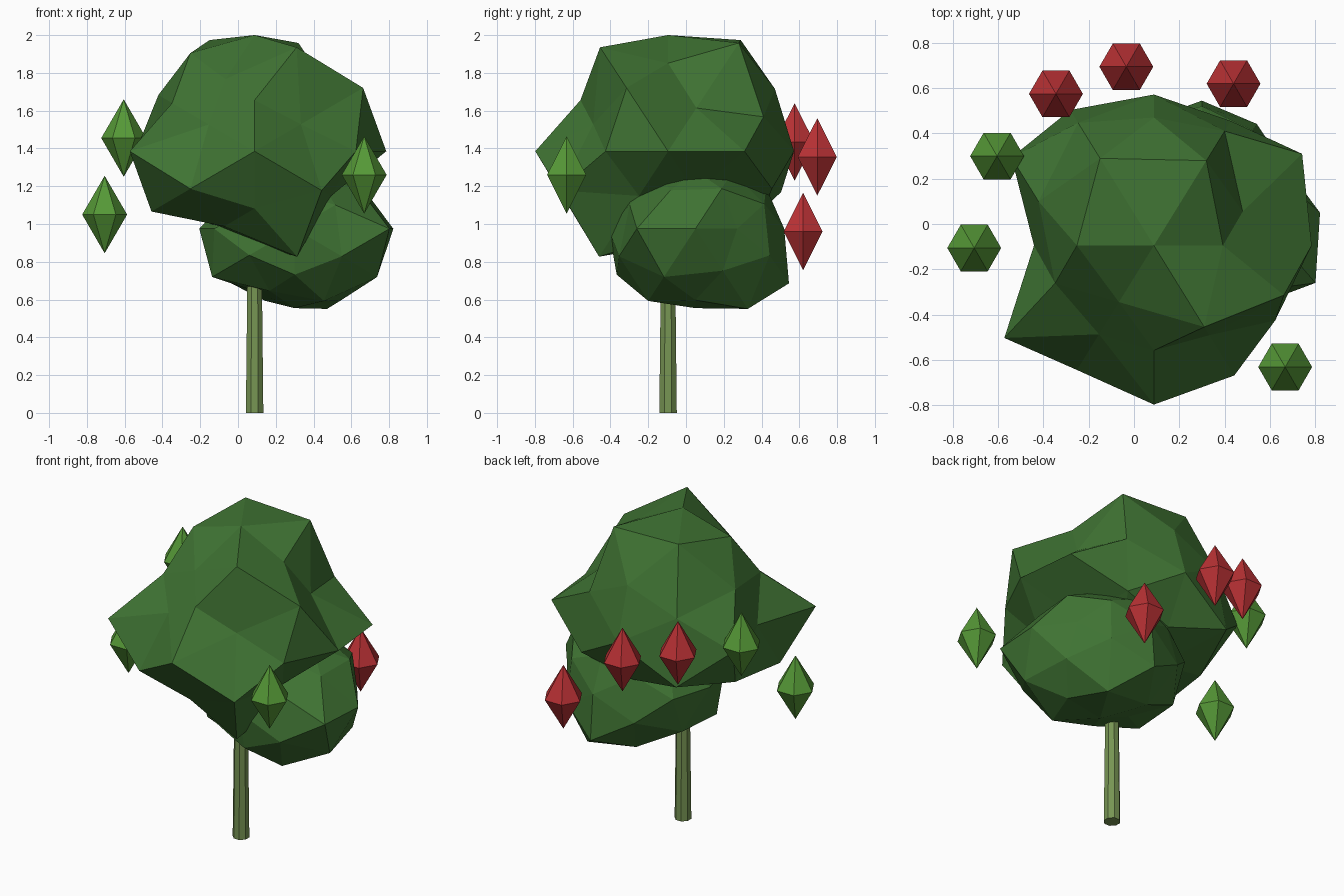
import bpy, bmesh, math
from mathutils import Vector, Matrix

if "Cube" in bpy.data.objects:
    bpy.data.objects.remove(bpy.data.objects["Cube"])


def material(name, rgb):
    m = bpy.data.materials.new(name)
    m.diffuse_color = (*rgb, 1)
    m.use_nodes = True
    m.node_tree.nodes["Principled BSDF"].inputs["Base Color"].default_value = m.diffuse_color
    return m


LEAF = material("leaf green", (0.05, 0.172, 0.033))
BUD = material("bud green", (0.092, 0.315, 0.038))
RED = material("fruit red", (0.49, 0.031, 0.035))
BARK = material("green bark", (0.185, 0.3, 0.087))


def finish(bm, name, mat, location):
    bmesh.ops.recalc_face_normals(bm, faces=bm.faces)
    mesh = bpy.data.meshes.new(name)
    bm.to_mesh(mesh)
    bm.free()
    mesh.materials.append(mat)
    ob = bpy.data.objects.new(name, mesh)
    ob.location = location
    bpy.context.collection.objects.link(ob)
    return ob


def signed(v):
    """All sign variants of a direction, plus signs first."""
    opts = [(c, -c) if c else (0,) for c in v]
    return [Vector((x, y, z)).normalized()
            for x in opts[0] for y in opts[1] for z in opts[2]]


# Directions of a once-subdivided icosahedron, grouped by symmetry
GROUPS = [(1, 0, 0), (0, 1, 0), (0, 0, 1),
          (.526, 0, .851), (0, .851, .526), (.851, .526, 0),
          (.309, .5, .809), (.5, .809, .309), (.809, .309, .5)]
SQUASH = 0.945


def crown(name, center, radii):
    """Faceted leaf mass: sphere points pushed in or out along their direction."""
    bm = bmesh.new()
    pairs = []
    for group, rs in zip(GROUPS, radii):
        for d, r in zip(signed(group), rs):
            pairs.append((bm.verts.new(d), d, r))
    bmesh.ops.convex_hull(bm, input=bm.verts)
    bmesh.ops.recalc_face_normals(bm, faces=bm.faces)
    for v, d, r in pairs:
        v.co = (d.x * r, d.y * r, d.z * r * SQUASH)
    return finish(bm, name, LEAF, center)


# Leaf masses
crown("upper_crown", (0.088, -0.095, 1.385), [
    (.697, .53), (.667, .703), (.651, .52),
    (.58, .55, .647, .47), (.665, .6, .545, .61), (.77, .63, .74, .777),
    (.75, .5, .72, .73, .77, .5, .5, .52),
    (.625, .68, .49, .71, .67, .74, .485, .68),
    (.485, .47, .71, .5, .63, .63, .54, .675)])
crown("lower_crown", (0.3, 0.05, 0.975), [
    (.522, .505), (.47, .46), (.35, .445),
    (.38, .47, .38, .41), (.44, .582, .4, .49), (.42, .59, .5, .5),
    (.39, .555, .37, .5, .35, .5, .35, .43),
    (.45, .485, .43, .5, .43, .5, .42, .48),
    (.45, .47, .43, .54, .4, .52, .4, .54)])

# Tapered eight-sided trunk with flat sides facing the axes
bm = bmesh.new()
bmesh.ops.create_cone(bm, cap_ends=True, segments=8, radius1=0.05,
                      radius2=0.036, depth=1.2,
                      matrix=Matrix.Rotation(math.pi / 8, 4, 'Z'))
finish(bm, "trunk", BARK, (0.088, -0.095, 0.6))


def spindle(name, mat, location):
    """Six-sided double pyramid."""
    bm = bmesh.new()
    top, bottom = bm.verts.new((0, 0, .205)), bm.verts.new((0, 0, -.205))
    ring = [bm.verts.new((.119 * math.cos(i * math.pi / 3),
                          .119 * math.sin(i * math.pi / 3), 0)) for i in range(6)]
    for a, b in zip(ring, ring[1:] + ring[:1]):
        bm.faces.new((a, b, top))
        bm.faces.new((b, a, bottom))
    finish(bm, name, mat, location)


# Floating buds and fruit
for p in [(-.605, .3, 1.455), (-.706, -.106, 1.05), (.668, -.632, 1.26)]:
    spindle("green_bud", BUD, p)
for p in [(-.345, .575, 1.435), (-.034, .695, 1.355), (.44, .62, .96)]:
    spindle("red_fruit", RED, p)
